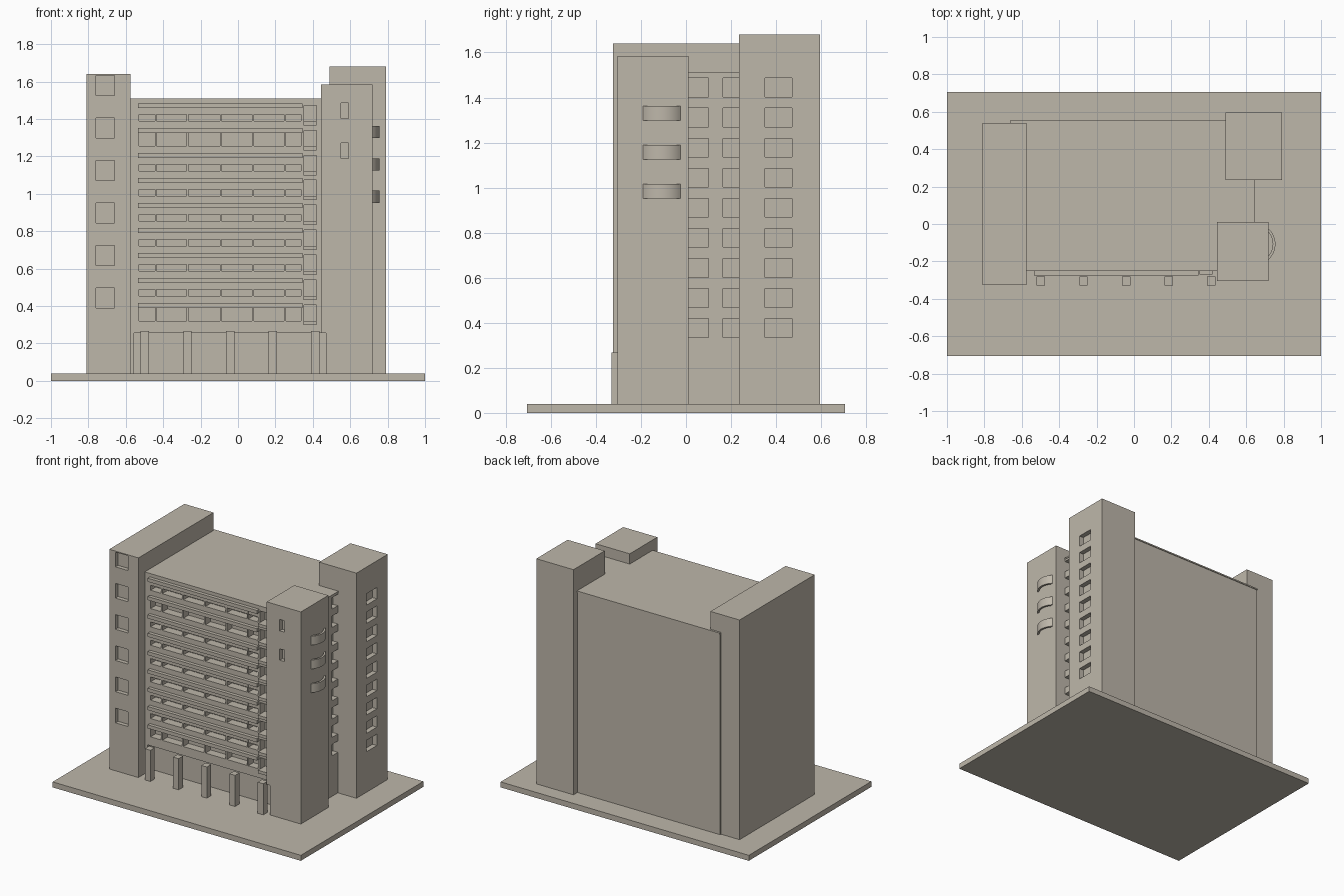
import bpy, bmesh, math

if "Cube" in bpy.data.objects:
    bpy.data.objects.remove(bpy.data.objects["Cube"])

stone = bpy.data.materials.new("beige_stone")
stone.diffuse_color = (0.515, 0.474, 0.402, 1)
stone.use_nodes = True
stone.node_tree.nodes["Principled BSDF"].inputs["Base Color"].default_value = stone.diffuse_color


def boxes(name, bounds):
    """One object made of boxes given as (x0, x1, y0, y1, z0, z1)."""
    bm = bmesh.new()
    for x0, x1, y0, y1, z0, z1 in bounds:
        vs = bmesh.ops.create_cube(bm, size=1)["verts"]
        for v in vs:
            v.co = (x1 if v.co.x > 0 else x0,
                    y1 if v.co.y > 0 else y0,
                    z1 if v.co.z > 0 else z0)
    return finish(name, bm)


def finish(name, bm):
    bmesh.ops.recalc_face_normals(bm, faces=bm.faces)
    mesh = bpy.data.meshes.new(name)
    bm.to_mesh(mesh)
    bm.free()
    mesh.materials.append(stone)
    ob = bpy.data.objects.new(name, mesh)
    bpy.context.collection.objects.link(ob)
    return ob


def cut(ob, bounds):
    """Cut box-shaped recesses out of an object."""
    cutter = boxes("cutter", bounds)
    cutter.hide_render = True
    mod = ob.modifiers.new("recesses", "BOOLEAN")
    mod.operation = "DIFFERENCE"
    mod.solver = "EXACT"
    mod.object = cutter
    bpy.context.view_layer.objects.active = ob
    bpy.ops.object.modifier_apply(modifier=mod.name)
    bpy.data.objects.remove(cutter)


FLOORS = 9
STEP = 0.1335
GROUND = 0.04
entrance = (-0.555, 0.47, -0.40, -0.17, GROUND - 0.02, 0.255)

# Ground plate
boxes("base_plate", [(-1, 1, -0.705, 0.705, 0, GROUND)])

# Main block with strip windows, balcony niches and entrance recess
body = boxes("main_block", [(-0.66, 0.64, -0.25, 0.55, 0.03, 1.50)])
bays = [(-0.53, -0.445), (-0.435, -0.275), (-0.265, -0.097),
        (-0.087, 0.075), (0.085, 0.247), (0.257, 0.338)]
recesses = [entrance]
for i in range(FLOORS):
    z = 0.32 + i * STEP
    recesses += [(a, b, -0.30, -0.19, z, z + 0.07) for a, b in bays]
    recesses.append((0.352, 0.42, -0.30, -0.19, z, z + 0.085))
    zs = 0.335 + i * STEP
    recesses += [(0.60, 0.70, a, b, zs, zs + 0.083)
                 for a, b in ((-0.02, 0.1), (0.165, 0.285))]
cut(body, recesses)
boxes("roof_slab", [(-0.66, 0.645, -0.252, 0.555, 1.50, 1.51)])

# Facade sunshades, hanging panels and small balcony ledges
boxes("sunshades", [(-0.535, 0.345, -0.275, -0.24, z, z + 0.026)
                    for z in (0.39 + i * STEP for i in range(FLOORS))])
boxes("shade_panels", [(-0.533, 0.341, -0.248, -0.235, z, z + 0.035)
                       for z in (0.355 + i * STEP for i in range(FLOORS) if i not in (0, 7))])
boxes("balcony_ledges", [(0.35, 0.42, -0.27, -0.19, z, z + 0.022)
                         for z in (0.298 + i * STEP for i in range(FLOORS))])

# Entrance columns
boxes("entrance_columns", [(x, x + 0.045, -0.33, -0.28, 0.03, 0.267)
                           for x in (-0.52 + i * 0.2275 for i in range(5))])

# Left tower with a column of front windows
left = boxes("left_tower", [(-0.81, -0.575, -0.325, 0.54, 0.03, 1.64)])
cut(left, [(-0.76, -0.66, -0.40, -0.295, z, z + 0.107)
           for z in (0.389 + i * 0.2272 for i in range(6))])

# Rear right tower with a column of side windows
rear = boxes("rear_tower", [(0.49, 0.79, 0.235, 0.595, 0.03, 1.68)])
cut(rear, [(0.755, 0.85, 0.35, 0.47, z, z + 0.083)
           for z in (0.335 + i * STEP for i in range(FLOORS))])

# Front right tower with two slot windows and the entrance notch
front = boxes("front_tower", [(0.445, 0.72, -0.305, 0.012, 0.03, 1.585)])
cut(front, [entrance] + [(0.55, 0.59, -0.40, -0.275, z, z + 0.083) for z in (1.188, 1.402)])


# Curved balcony screens, open at top and bottom
def curved_screen(name, z0, z1, n=16):
    bm = bmesh.new()
    half, bulge, thick = 0.0825, 0.036, 0.014
    r = (half ** 2 + bulge ** 2) / (2 * bulge)
    cx, cy = 0.72 + bulge - r, -0.1075
    a = math.asin(half / r)
    rings = []
    for i in range(n + 1):
        t = -a + 2 * a * i / n
        rings.append([bm.verts.new((cx + q * math.cos(t), cy + q * math.sin(t), z))
                      for q, z in ((r, z0), (r, z1), (r - thick, z1), (r - thick, z0))])
    for p, q in zip(rings, rings[1:]):
        for k in range(4):
            bm.faces.new((p[k], p[(k + 1) % 4], q[(k + 1) % 4], q[k]))
    bm.faces.new(rings[0])
    bm.faces.new(rings[-1])
    ob = finish(name, bm)
    bpy.ops.object.select_all(action="DESELECT")
    ob.select_set(True)
    bpy.context.view_layer.objects.active = ob
    bpy.ops.object.shade_smooth_by_angle(angle=math.radians(30))


for i in range(3):
    z = 0.952 + i * 0.173
    curved_screen(f"curved_screen_{i + 1}", z, z + 0.065)
